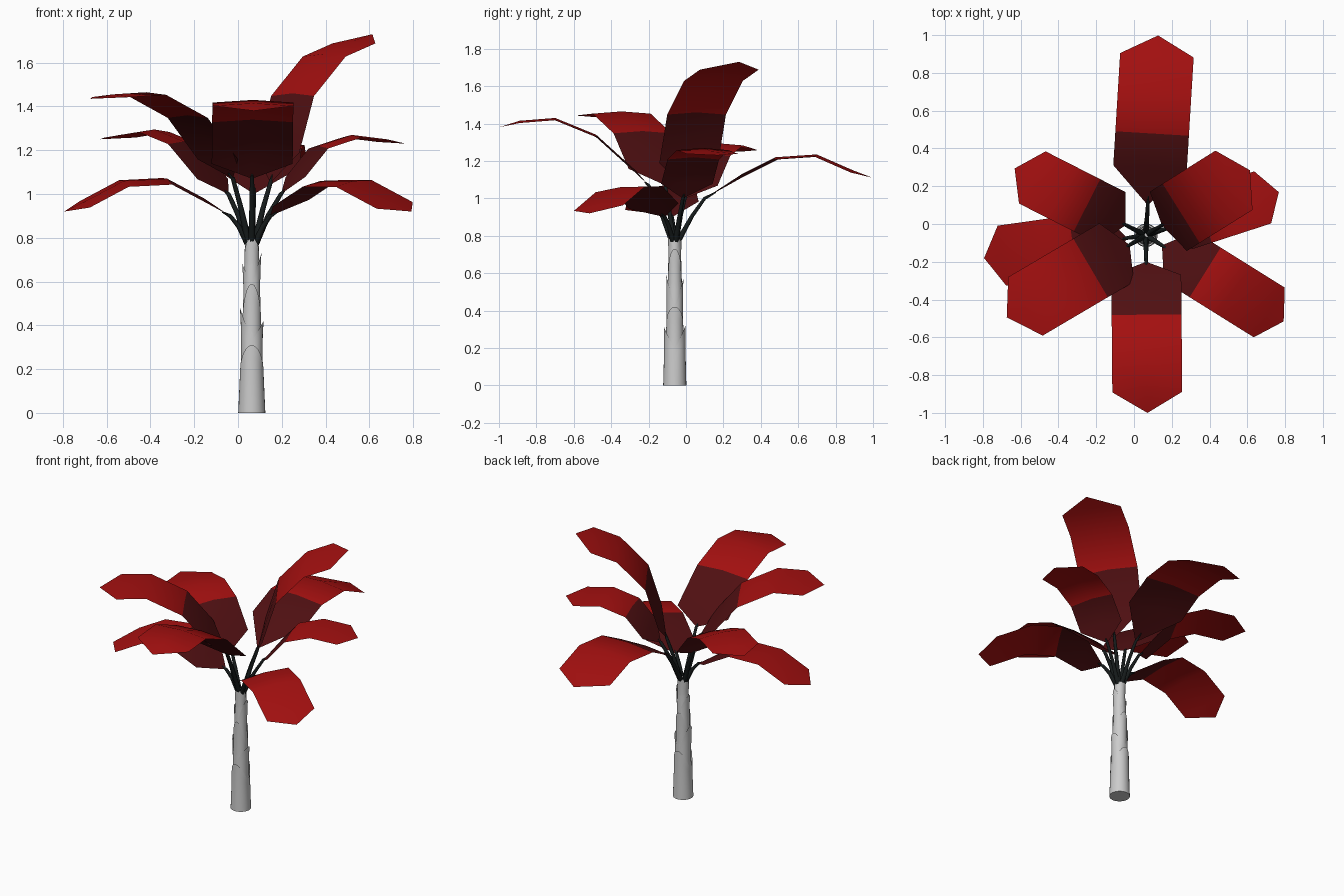
import bpy, bmesh
from math import sin, cos, pi, radians
from mathutils import Vector

cube = bpy.data.objects.get("Cube")
if cube:
    bpy.data.objects.remove(cube)

CX, CY = 0.063, -0.06  # trunk axis


def material(name, rgb):
    m = bpy.data.materials.new(name)
    m.use_nodes = True
    m.diffuse_color = (*rgb, 1)
    bsdf = next(n for n in m.node_tree.nodes if n.type == 'BSDF_PRINCIPLED')
    bsdf.inputs["Base Color"].default_value = (*rgb, 1)
    bsdf.inputs["Roughness"].default_value = 0.9
    return m


BARK = material("pale bark", (0.6, 0.6, 0.6))
STEM = material("black stem", (0.008, 0.011, 0.011))
DARK = material("dark red leaf", (0.08, 0.005, 0.006))
RED = material("bright red leaf", (0.37, 0.005, 0.005))


def finish(name, bm, mats, angle):
    mesh = bpy.data.meshes.new(name)
    bm.to_mesh(mesh)
    bm.free()
    for m in mats:
        mesh.materials.append(m)
    mesh.shade_smooth()
    mesh.set_sharp_from_angle(angle=radians(angle))
    ob = bpy.data.objects.new(name, mesh)
    bpy.context.scene.collection.objects.link(ob)
    return ob


def sheath(name, z0, dip, peak_a, peak_b, r0, r1, flare, axis):
    """Tube whose rim rises in two pointed lobes on opposite sides."""
    bm = bmesh.new()
    n, rows = 24, 5
    rings = []
    for j in range(rows + 1):
        t = j / rows
        ring = []
        for i in range(n):
            a = 2 * pi * i / n
            c = cos(a - axis)
            lobe = abs(c) ** 1.3
            top = dip + ((peak_a if c > 0 else peak_b) - dip) * lobe
            r = r0 + (r1 - r0) * t + flare * lobe * t ** 3
            ring.append(bm.verts.new((CX + r * cos(a), CY + r * sin(a),
                                      z0 + (top - z0) * t)))
        rings.append(ring)
    for lo, hi in zip(rings, rings[1:]):
        for i in range(n):
            k = (i + 1) % n
            bm.faces.new((lo[i], lo[k], hi[k], hi[i]))
    bm.faces.new(rings[0][::-1])
    finish(name, bm, [BARK], 50)


def trunk_core(name, profile):
    bm = bmesh.new()
    n = 16
    rings = [[bm.verts.new((CX + r * cos(2 * pi * i / n), CY + r * sin(2 * pi * i / n), z))
              for i in range(n)] for r, z in profile]
    for lo, hi in zip(rings, rings[1:]):
        for i in range(n):
            k = (i + 1) % n
            bm.faces.new((lo[i], lo[k], hi[k], hi[i]))
    bm.faces.new(rings[-1])
    finish(name, bm, [BARK], 50)


# Trunk: core wrapped in alternating leaf sheaths
FRONT, SIDE = -pi / 2, 0
trunk_core("trunk_core", [(0.05, 0.0), (0.046, 0.3), (0.037, 0.58), (0.031, 0.79)])
sheath("trunk_sheath_1", 0.0, 0.2, 0.31, 0.32, 0.062, 0.053, 0.004, FRONT)
sheath("trunk_sheath_2", 0.12, 0.33, 0.42, 0.48, 0.051, 0.044, 0.010, SIDE)
sheath("trunk_sheath_3", 0.3, 0.43, 0.59, 0.57, 0.044, 0.042, 0.004, FRONT)
sheath("trunk_sheath_4", 0.42, 0.59, 0.73, 0.68, 0.040, 0.034, 0.010, SIDE)
sheath("trunk_sheath_5", 0.6, 0.72, 0.8, 0.79, 0.034, 0.033, 0.004, FRONT)


def leaf(name, degrees, width, stations, roll=0.0):
    """Broad six-pointed blade; stations are (reach, height) along its midrib."""
    a = radians(degrees)
    out = Vector((cos(a), sin(a), 0))
    side = Vector((-sin(a), cos(a), 0))
    mid = [Vector((CX, CY, z)) + out * r for r, z in stations]
    last = len(mid) - 1
    bm = bmesh.new()
    rows = []
    for i, p in enumerate(mid):
        if i in (0, last):
            rows.append([bm.verts.new(p)])
        else:
            rows.append([bm.verts.new(p + side * (s * width / 2)
                                      + Vector((0, 0, s * roll - 0.012 * abs(s))))
                         for s in (-1, 0, 1)])
    for i in range(last):
        lo, hi = rows[i], rows[i + 1]
        for k in (0, 1):
            if i == 0:
                f = bm.faces.new((lo[0], hi[k], hi[k + 1]))
            elif i == last - 1:
                f = bm.faces.new((lo[k], hi[0], lo[k + 1]))
            else:
                f = bm.faces.new((lo[k], hi[k], hi[k + 1], lo[k + 1]))
            f.material_index = 0 if i < 2 else 1  # inner part is dark
    bmesh.ops.recalc_face_normals(bm, faces=bm.faces)
    if sum(f.normal.z for f in bm.faces) < 0:
        bmesh.ops.reverse_faces(bm, faces=bm.faces)
    finish(name, bm, [DARK, RED], 35)

    # Stem from the trunk top, running a little way under the blade
    base = mid[0]
    start = Vector((CX, CY, 0.76)) + out * 0.012
    bend = start.lerp(base, 0.55) + Vector((0, 0, 0.015))
    end = base.lerp(mid[1], 0.3) - Vector((0, 0, 0.006))
    curve = bpy.data.curves.new(name + "_stem", 'CURVE')
    curve.dimensions = '3D'
    curve.bevel_depth = 0.013
    curve.bevel_resolution = 1
    curve.use_fill_caps = True
    spline = curve.splines.new('POLY')
    spline.points.add(3)
    for pt, p, r in zip(spline.points, (start, bend, base, end), (1.3, 0.9, 0.75, 0.3)):
        pt.co = (*p, 1)
        pt.radius = r
    curve.materials.append(STEM)
    bpy.context.scene.collection.objects.link(bpy.data.objects.new(name + "_stem", curve))


# Crown of leaves
leaf("back_leaf", 86.5, 0.39,
     [(0.16, 1.0), (0.36, 1.13), (0.54, 1.22), (0.76, 1.235), (0.955, 1.15), (1.06, 1.11)])
leaf("front_leaf", 270.5, 0.37,
     [(0.14, 1.07), (0.21, 1.15), (0.42, 1.34), (0.64, 1.43), (0.83, 1.415), (0.94, 1.38)])
leaf("upper_left_leaf", 32, 0.37,
     [(0.10, 1.05), (0.14, 1.2), (0.22, 1.46), (0.39, 1.64), (0.55, 1.7), (0.65, 1.73)])
leaf("left_leaf", 18, 0.29,
     [(0.14, 1.0), (0.21, 1.09), (0.32, 1.22), (0.48, 1.27), (0.65, 1.25), (0.74, 1.23)])
leaf("lower_left_leaf", -32, 0.31,
     [(0.10, 0.9), (0.21, 0.97), (0.37, 1.06), (0.55, 1.06), (0.77, 0.96), (0.86, 0.92)], 0.015)
leaf("lower_right_leaf", 188, 0.32,
     [(0.10, 0.9), (0.22, 0.98), (0.39, 1.07), (0.59, 1.06), (0.77, 0.965), (0.865, 0.92)], -0.015)
leaf("upper_right_leaf", 210.5, 0.36,
     [(0.10, 1.07), (0.18, 1.17), (0.34, 1.36), (0.56, 1.465), (0.74, 1.455), (0.855, 1.435)])
leaf("right_leaf", 153, 0.31,
     [(0.12, 1.0), (0.20, 1.08), (0.35, 1.24), (0.50, 1.295), (0.675, 1.27), (0.78, 1.25)])
